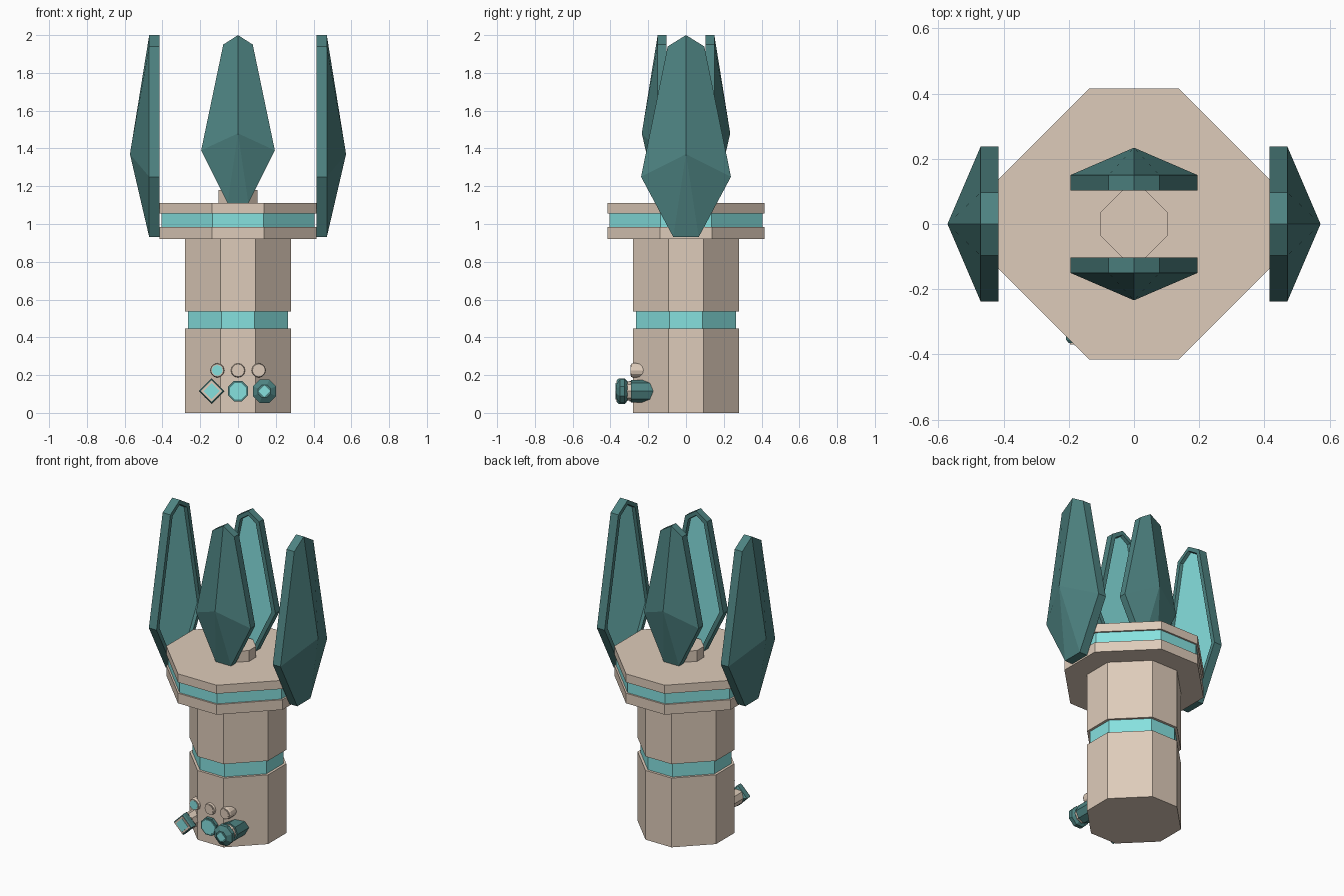
import bpy, bmesh
from math import pi, cos, sin
from mathutils import Matrix

cube = bpy.data.objects.get("Cube")
if cube:
    bpy.data.objects.remove(cube, do_unlink=True)


def material(name, rgb):
    m = bpy.data.materials.new(name)
    m.use_nodes = True
    m.diffuse_color = (*rgb, 1)
    m.node_tree.nodes["Principled BSDF"].inputs["Base Color"].default_value = (*rgb, 1)
    return m


STONE = material("warm beige", (0.73, 0.60, 0.49))
GLOW = material("light cyan", (0.24, 0.75, 0.74))
TEAL = material("dark teal", (0.075, 0.225, 0.22))


def finish(name, bm, mats):
    bmesh.ops.recalc_face_normals(bm, faces=bm.faces)
    mesh = bpy.data.meshes.new(name)
    bm.to_mesh(mesh)
    bm.free()
    for m in mats:
        mesh.materials.append(m)
    ob = bpy.data.objects.new(name, mesh)
    bpy.context.collection.objects.link(ob)
    return ob


def loft(name, rings, mat):
    """Closed solid through rings that share one vertex count."""
    bm = bmesh.new()
    loops = [[bm.verts.new(p) for p in ring] for ring in rings]
    n = len(loops[0])
    for a, b in zip(loops, loops[1:]):
        for i in range(n):
            j = (i + 1) % n
            bm.faces.new((a[i], a[j], b[j], b[i]))
    bm.faces.new(loops[0])
    bm.faces.new(loops[-1])
    return finish(name, bm, [mat])


def chamfered_square(a, z):
    c = a / 3
    quarter = [(a, -c), (a, c)]
    pts = []
    for k in range(4):
        for x, y in quarter:
            pts.append((x, y, z))
        quarter = [(-y, x) for x, y in quarter]
    return pts


def drum(name, a, z0, z1, mat):
    return loft(name, [chamfered_square(a, z0), chamfered_square(a, z1)], mat)


def knob(name, x, z, profile, mat, sides=8, turn=0.0):
    """Solid along y; profile is a list of (y, radius)."""
    rings = [[(x + r * cos(turn + 2 * pi * i / sides), y,
               z + r * sin(turn + 2 * pi * i / sides)) for i in range(sides)]
             for y, r in profile]
    return loft(name, rings, mat)


# Column and platform
drum("column_lower", 0.28, 0, 0.447, STONE)
drum("column_glow_band", 0.264, 0.447, 0.537, GLOW)
drum("column_upper", 0.28, 0.537, 0.92, STONE)
drum("platform_lower", 0.415, 0.92, 0.985, STONE)
drum("platform_glow_band", 0.404, 0.985, 1.055, GLOW)
drum("platform_upper", 0.415, 1.055, 1.11, STONE)
drum("platform_nub", 0.104, 1.11, 1.18, STONE)


def blade(name, half, inner, outer, ridge, turn):
    """half: right outline (width, z) from base to shoulder; ridge: (depth, z)."""
    outline = half + [(0, 2.0)] + [(-u, z) for u, z in reversed(half)]
    n = len(outline)
    bm = bmesh.new()
    back = [bm.verts.new((u, -inner, z)) for u, z in outline]
    front = [bm.verts.new((u, -outer, z)) for u, z in outline]
    apex = bm.verts.new((0, -ridge[0], ridge[1]))
    for i in range(n):
        j = (i + 1) % n
        bm.faces.new((back[i], back[j], front[j], front[i]))
    # Outer ridge facets
    bm.faces.new((apex, front[1], front[2], front[3]))
    bm.faces.new((apex, front[3], front[4], front[5]))
    bm.faces.new((apex, front[0], front[1]))
    bm.faces.new((apex, front[5], front[6]))
    bm.faces.new((apex, front[6], front[0]))
    panel = bm.faces.new(back)
    bmesh.ops.recalc_face_normals(bm, faces=bm.faces)
    # Sunken glowing panel on the inner side
    bmesh.ops.inset_region(bm, faces=[panel], thickness=0.028)
    bmesh.ops.inset_region(bm, faces=[panel], thickness=0.004, depth=-0.02)
    panel.material_index = 1
    bm.transform(Matrix.Rotation(turn, 4, "Z"))
    finish(name, bm, [TEAL, GLOW])


# Four crystal blades
short = [(0.055, 1.11), (0.195, 1.39), (0.078, 1.95)]
tall = [(0.067, 0.93), (0.238, 1.25), (0.097, 1.94)]
for name, turn in (("front_blade", 0), ("back_blade", pi)):
    blade(name, short, 0.103, 0.15, (0.234, 1.48), turn)
for name, turn in (("left_blade", pi / 2), ("right_blade", -pi / 2)):
    blade(name, tall, 0.415, 0.47, (0.572, 1.37), turn)

# Upper row of round buttons
for name, x, face in (("right", -0.11, GLOW), ("middle", 0, STONE), ("left", 0.11, STONE)):
    knob(name + "_button", x, 0.225, [(-0.2, 0.038), (-0.28, 0.038), (-0.292, 0.034)],
         STONE, 12)
    knob(name + "_button_face", x, 0.225, [(-0.288, 0.028), (-0.295, 0.028)], face, 12)

# Lower row: diamond knob
X, Z = -0.14, 0.115
knob("diamond_stem", X, Z, [(-0.2, 0.05), (-0.32, 0.05)], STONE)
knob("diamond_rim", X, Z, [(-0.31, 0.052), (-0.325, 0.068), (-0.355, 0.068), (-0.365, 0.06)],
     TEAL, 4)
knob("diamond_frame", X, Z, [(-0.36, 0.057), (-0.369, 0.057)], STONE, 4)
knob("diamond_face", X, Z, [(-0.365, 0.043), (-0.372, 0.043)], GLOW, 4)

# Lower row: flat octagon lamp
knob("lamp_rim", 0, Z, [(-0.26, 0.058), (-0.3, 0.058)], TEAL, 8, pi / 8)
knob("lamp_face", 0, Z, [(-0.296, 0.047), (-0.304, 0.047)], GLOW, 8, pi / 8)

# Lower row: faceted gem knob
knob("gem_base", 0.14, Z, [(-0.16, 0.06), (-0.29, 0.06)], TEAL)
knob("gem_stem", 0.14, Z, [(-0.28, 0.05), (-0.32, 0.05)], STONE)
knob("gem_cap", 0.14, Z, [(-0.31, 0.05), (-0.325, 0.067), (-0.35, 0.067), (-0.37, 0.036)],
     TEAL, 8, pi / 8)
knob("gem_face", 0.14, Z, [(-0.366, 0.031), (-0.373, 0.031)], GLOW, 4)
